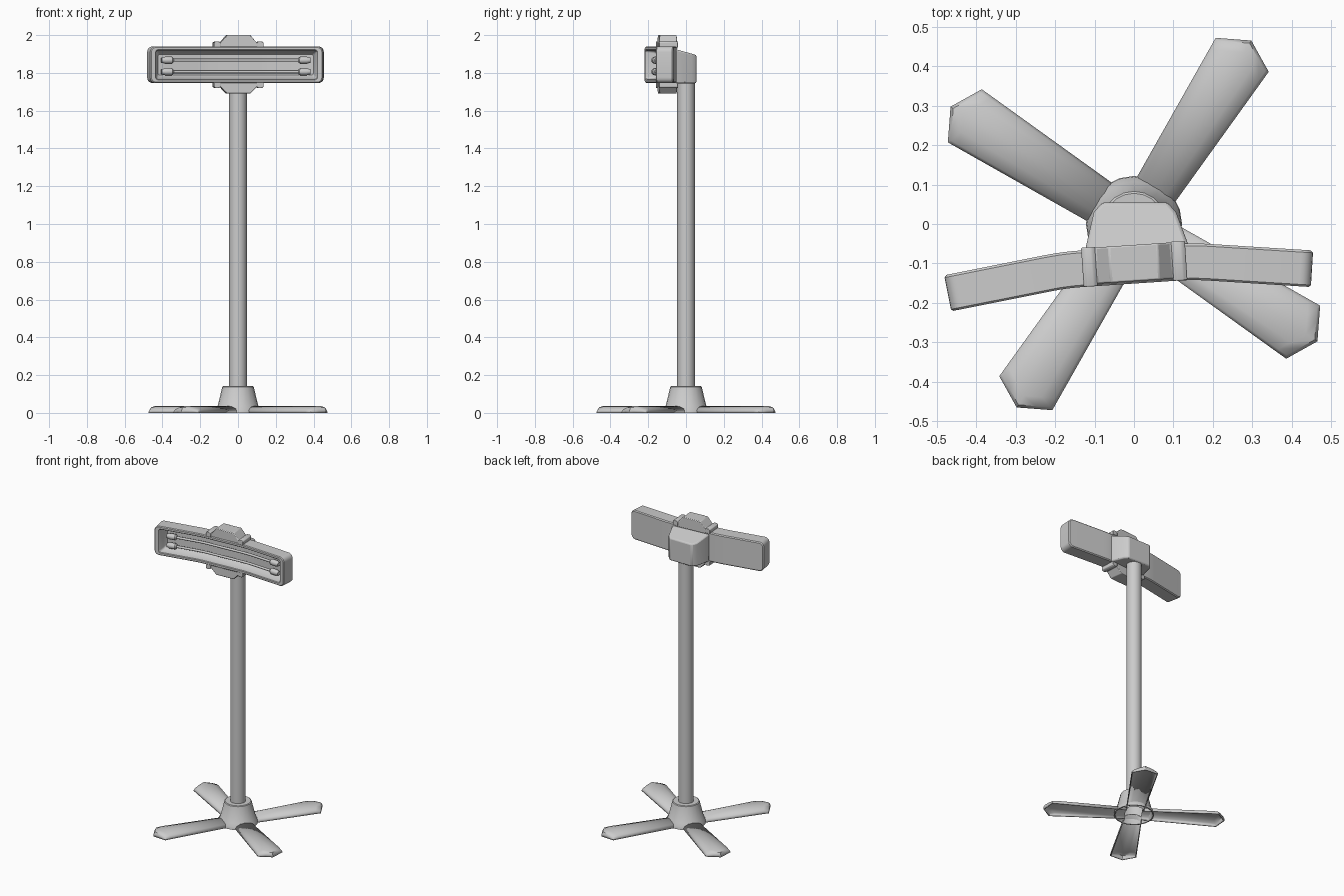
import bpy, bmesh, math
from mathutils import Matrix

if "Cube" in bpy.data.objects:
    bpy.data.objects.remove(bpy.data.objects["Cube"])

TURN = math.radians(3.85)                      # head is swivelled slightly
HEAD = Matrix.Translation((-0.01, -0.152, 1.843)) @ Matrix.Rotation(TURN, 4, 'Z')


def finish(name, bm, bevel=0, solid=0, matrix=None, angle=35):
    bmesh.ops.recalc_face_normals(bm, faces=bm.faces)
    me = bpy.data.meshes.new(name)
    bm.to_mesh(me)
    bm.free()
    ob = bpy.data.objects.new(name, me)
    bpy.context.collection.objects.link(ob)
    if matrix:
        ob.matrix_world = matrix
    bpy.ops.object.select_all(action='DESELECT')
    bpy.context.view_layer.objects.active = ob
    ob.select_set(True)
    bpy.ops.object.shade_smooth_by_angle(angle=math.radians(angle))
    if solid:
        m = ob.modifiers.new("thickness", 'SOLIDIFY')
        m.thickness, m.offset = solid, -1
    if bevel:
        m = ob.modifiers.new("bevel", 'BEVEL')
        m.width, m.segments, m.limit_method = bevel, 2, 'ANGLE'
    return ob


def bridge(bm, a, b, closed=True):
    n = len(a)
    for i in range(n if closed else n - 1):
        j = (i + 1) % n
        bm.faces.new((a[i], a[j], b[j], b[i]))


def lathe(name, profile, n, **kw):
    bm = bmesh.new()
    rings = [[bm.verts.new((r * math.cos(2 * math.pi * i / n), r * math.sin(2 * math.pi * i / n), z))
              for i in range(n)] for r, z in profile]
    for a, b in zip(rings, rings[1:]):
        bridge(bm, a, b)
    return finish(name, bm, **kw)


def prism(name, low, high, **kw):
    bm = bmesh.new()
    a = [bm.verts.new(p) for p in low]
    b = [bm.verts.new(p) for p in high]
    bridge(bm, a, b)
    bm.faces.new(a)
    bm.faces.new(b)
    return finish(name, bm, **kw)


# --- Base: four hollow arched legs, hub and pole ---
def leg(name, angle):
    bm = bmesh.new()
    section = [(-1, 0), (-1, .012), (-.9, .023), (-.5, .033), (0, .037),
               (.5, .033), (.9, .023), (1, .012), (1, 0)]
    rows = []
    for f, h in section:
        tip = 0.553 - 0.043 * abs(f)
        row = []
        for u, k in ((0.05, 1), (tip - 0.035, 1), (tip - 0.008, .8), (tip, .4), (tip, 0)):
            w = 0.055 + 0.025 * (u - 0.05) / 0.46
            row.append(bm.verts.new((u, f * min(w, .08), h * k)))
        rows.append(row)
    for a, b in zip(rows, rows[1:]):
        bridge(bm, a, b, closed=False)
    bmesh.ops.remove_doubles(bm, verts=bm.verts, dist=1e-5)
    # open shell: make sure the outside faces up
    ob = finish(name, bm, solid=0.006, matrix=Matrix.Rotation(angle, 4, 'Z'), angle=40)
    if sum(p.normal.z * p.area for p in ob.data.polygons) < 0:
        ob.data.flip_normals()


for i in range(4):
    leg("base_leg_%d" % (i + 1), math.radians(57.4 + 90 * i))

lathe("base_hub", [(.122, 0), (.12, .02), (.108, .036), (.083, .138), (.078, .142), (.04, .142),
                   (.04, .134), (.076, .134), (.1, .034), (.115, 0), (.122, 0)], 20)
lathe("pole", [(0, .1), (.047, .1), (.047, 1.8), (0, 1.8)], 24)

# --- Rear housing joining pole and head ---
plan = [(-.125, -.07), (-.102, .03), (-.08, .055), (.085, .055), (.107, .03), (.14, -.058)]
prism("rear_housing", [(x, y, 1.745) for x, y in plan],
      [(x, y, 1.91 - .28 * y) for x, y in plan], bevel=.008)


# --- Bent head: s runs along the front, d is depth behind the front ---
def bent(s, d, z):
    full, a0, a1 = 0.13, 0.12, 0.20
    x = y = t = 0
    steps = 40
    for i in range(steps):
        m = abs(s) * (i + .5) / steps
        t = full * min(max((m - a0) / (a1 - a0), 0), 1)
        x += math.cos(t) * abs(s) / steps
        y -= math.sin(t) * abs(s) / steps
    x += d * math.sin(t)
    y += d * math.cos(t)
    return (math.copysign(x, s) if s else 0, y, z)


def rounded_loop(bm, L, H, r, d):
    corner = [(L - r + r * math.sin(a), H - r + r * math.cos(a))
              for a in (math.pi / 2 * i / 5 for i in range(6))]
    half = [(s, H) for s in (.04, .08, .12, .14, .16, .18, .2)] + corner
    top = [(-s, z) for s, z in reversed(half)] + half
    return [bm.verts.new(bent(s, d, z)) for s, z in top] + \
           [bm.verts.new(bent(s, d, -z)) for s, z in reversed(top)]


def cap(bm, loop):
    n = len(loop)
    for i in range(n // 2 - 1):
        bm.faces.new((loop[i], loop[i + 1], loop[n - 2 - i], loop[n - 1 - i]))


bm = bmesh.new()
loops = [rounded_loop(bm, *p) for p in (
    (.454, .091, .024, .093), (.46, .097, .03, .087), (.46, .097, .03, .005), (.455, .092, .026, 0),
    (.432, .080, .014, 0), (.428, .076, .012, .004), (.420, .072, .012, .045), (.405, .055, .012, .072))]
for a, b in zip(loops, loops[1:]):
    bridge(bm, a, b)
cap(bm, loops[0])
cap(bm, loops[-1])
finish("heater_tray", bm, matrix=HEAD)


# --- Heating tubes with end sockets ---
def bent_tube(name, profile, z, n=12):
    bm = bmesh.new()
    rings = [[bm.verts.new(bent(s, .04 + r * math.cos(2 * math.pi * i / n),
                                z + r * math.sin(2 * math.pi * i / n))) for i in range(n)]
             for s, r in profile]
    for a, b in zip(rings, rings[1:]):
        bridge(bm, a, b)
    bm.faces.new(rings[0])
    bm.faces.new(rings[-1])
    finish(name, bm, matrix=HEAD)


for label, z in (("upper", .024), ("lower", -.037)):
    bent_tube(label + "_heating_tube", [(s / 100, .008) for s in range(-36, 37, 2)], z)
    for side, k in (("left", -1), ("right", 1)):
        bent_tube(side + "_" + label + "_socket",
                  [(k * s, r) for s, r in ((.328, .012), (.336, .019), (.372, .019), (.392, .013))], z)

# --- Clamps above and below the tray ---
outline = [(-.125, .085), (-.125, .112), (-.095, .118), (-.062, .157),
           (.062, .157), (.095, .118), (.125, .112), (.125, .085)]
for label, k in (("top", 1), ("bottom", -1)):
    prism(label + "_clamp", [(x + .014, .006, k * min(z, .157 if k > 0 else .153)) for x, z in outline],
          [(x + .014, .098, k * min(z, .157 if k > 0 else .153)) for x, z in outline],
          bevel=.004, matrix=HEAD)
    for side, c in (("left", -.1), ("right", .128)):
        strip = [(c - .018, .092), (c - .018, .118), (c - .008, .124),
                 (c + .008, .124), (c + .018, .118), (c + .018, .092)]
        prism(side + "_" + label + "_clip", [(x, 0, k * z) for x, z in strip],
              [(x, .1, k * z) for x, z in strip], bevel=.003, matrix=HEAD)
